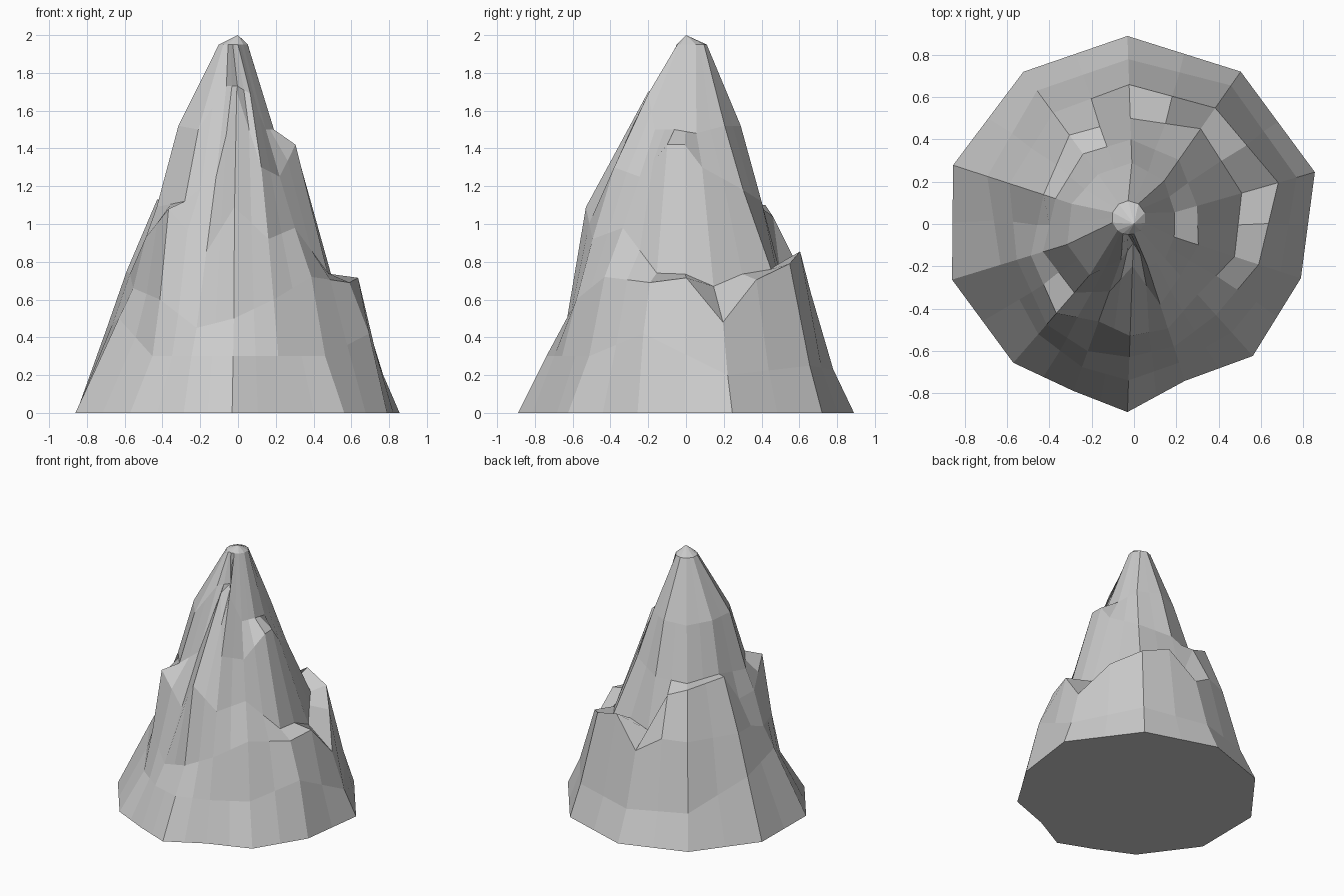
import bpy, bmesh
from math import radians, cos, sin
from mathutils import Vector

if "Cube" in bpy.data.objects:
    bpy.data.objects.remove(bpy.data.objects["Cube"])

# Ridge profiles by compass angle: foot radius, then (radius, height) steps to the shoulder
RIDGES = {
    16:  (.89, (.80, .20), (.71, .48), (.53, .67), (.31, 1.30), (.20, 1.48)),
    55:  (.88, (.80, .25), (.67, .79), (.55, .76), (.37, 1.18), (.25, 1.52)),
    92:  (.89, (.78, .23), (.66, .64), (.50, .74), (.40, 1.12), (.29, 1.52)),
    126: (.89, (.78, .25), (.65, .75), (.52, 1.10), (.41, 1.10), (.29, 1.50)),
    162: (.90, (.73, .45), (.62, .75), (.45, 1.13), (.39, 1.13), (.31, 1.52)),
    197: (.90, (.66, .50), (.58, .66), (.51, .93), (.45, 1.09), (.33, 1.52)),
    229: (.87, (.69, .30), (.63, .60), (.56, 1.08), (.43, 1.12), (.32, 1.50)),
    250: (.84, (.72, .30), (.64, .45), (.49, .85), (.34, 1.25), (.18, 1.73)),
    268: (.89, (.74, .30), (.63, .50), (.53, 1.09), (.20, 1.70), (.09, 1.73)),
    288: (.78, (.69, .30), (.61, .60), (.52, .92), (.40, 1.30), (.21, 1.69)),
    312: (.84, (.69, .30), (.58, .72), (.45, .98), (.33, 1.25), (.22, 1.50)),
    342: (.83, (.73, .42), (.62, .69), (.50, .74), (.32, 1.42), (.20, 1.50)),
}
# Crags (+) and clefts (-) between two ridges: height change of the ledge steps
LEDGE_SHIFT = {342: (.13, .03, .06), 16: (.07, .02, 0), 55: (.14, .03, 0),
               92: (.06, .12, 0), 162: (.03, -.12, 0)}
CROWN_CENTRE, CROWN_RADIUS, CROWN_Z = Vector((-.025, .03, 0)), .08, 1.95
UP = Vector((0, 0, 1))


def spoke(angle, profile):
    """Points of one ridge from the foot up to the crown."""
    d = Vector((cos(radians(angle)), sin(radians(angle)), 0))
    pts = [d * profile[0]] + [d * r + UP * z for r, z in profile[1:]]
    return pts + [CROWN_CENTRE + d * CROWN_RADIUS + UP * CROWN_Z]


# Ridges plus one in-between spoke for each pair
angles = list(RIDGES)
ridges = [spoke(a, RIDGES[a]) for a in angles]
spokes = []
for i, s in enumerate(ridges):
    mid = [(p + q) / 2 for p, q in zip(s, ridges[(i + 1) % len(ridges)])]
    for row, dz in zip((2, 3, 4), LEDGE_SHIFT.get(angles[i], (0, 0, 0))):
        mid[row] += UP * dz
    spokes += [s, mid]

# Rock surface, summit fan and flat underside
bm = bmesh.new()
grid = [[bm.verts.new(p) for p in s] for s in spokes]
apex = bm.verts.new((0, 0, 2))
for i, a in enumerate(grid):
    b = grid[(i + 1) % len(grid)]
    for k in range(len(a) - 1):
        bm.faces.new((a[k], b[k], b[k + 1], a[k + 1]))
    bm.faces.new((a[-1], b[-1], apex))
bm.faces.new([s[0] for s in reversed(grid)])
bmesh.ops.recalc_face_normals(bm, faces=bm.faces)

mesh = bpy.data.meshes.new("rocky_peak")
bm.to_mesh(mesh)
bm.free()
bpy.context.collection.objects.link(bpy.data.objects.new("rocky_peak", mesh))
